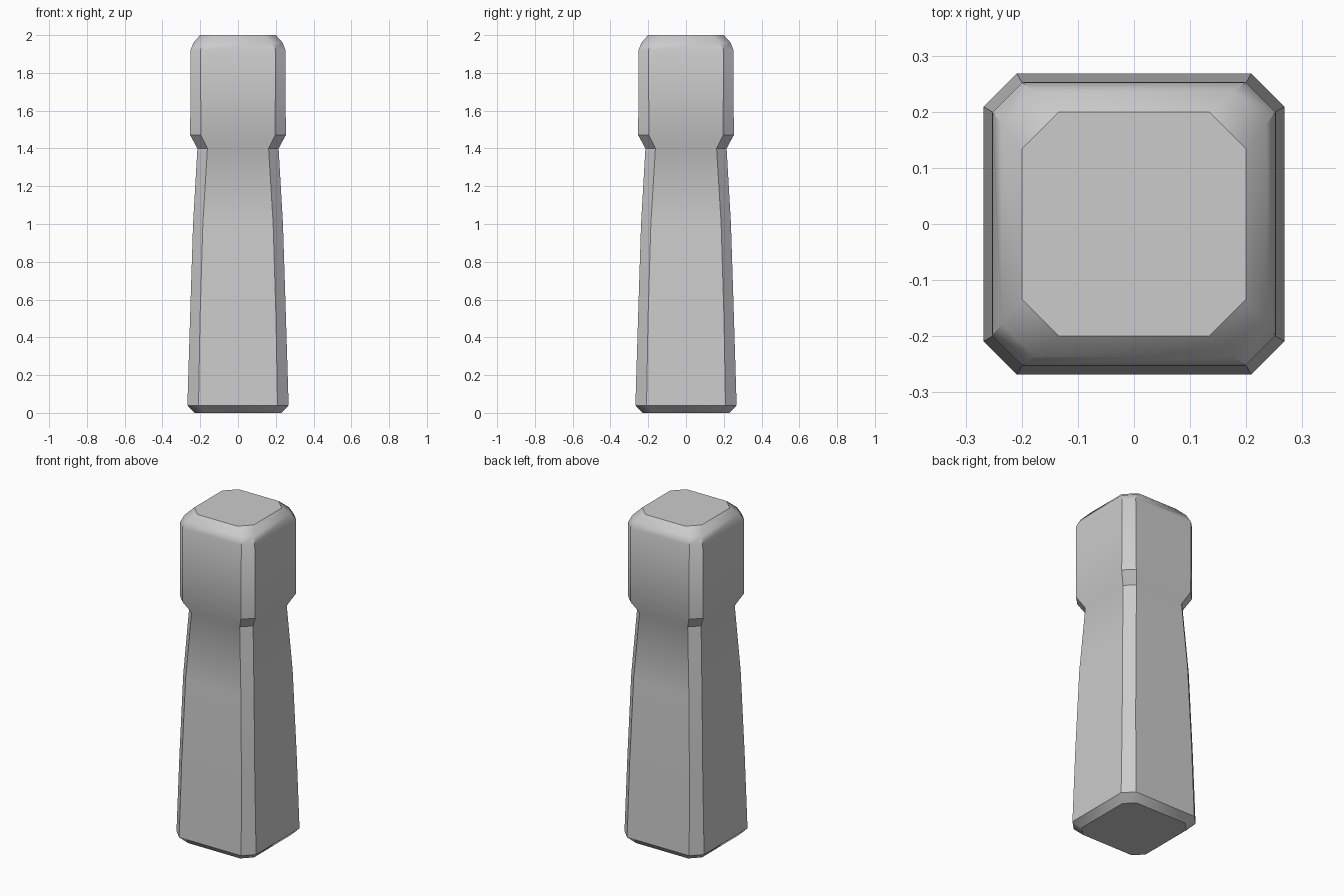
import bpy, bmesh, math

old = bpy.data.objects.get("Cube")
if old:
    bpy.data.objects.remove(old, do_unlink=True)

# One grey for the whole piece
grey = bpy.data.materials.new("light grey")
grey.use_nodes = True
colour = (0.6, 0.6, 0.6, 1)
grey.diffuse_color = colour
grey.node_tree.nodes["Principled BSDF"].inputs["Base Color"].default_value = colour

# Profile from foot to head: height, half width, half width of the flat side
PROFILE = [
    (0.00, 0.230, 0.175),
    (0.04, 0.268, 0.209),
    (0.50, 0.254, 0.201),
    (1.00, 0.238, 0.186),
    (1.40, 0.215, 0.162),
    (1.47, 0.253, 0.196),
    (1.92, 0.252, 0.199),
    (1.96, 0.236, 0.178),
    (2.00, 0.200, 0.134),
]


def octagon(bm, z, half, flat):
    """Ring of a square with cut corners."""
    ring = []
    for k in range(4):
        c, s = round(math.cos(k * math.pi / 2)), round(math.sin(k * math.pi / 2))
        for x, y in ((half, -flat), (half, flat)):
            ring.append(bm.verts.new((c * x - s * y, s * x + c * y, z)))
    return ring


# Post: stacked rings bridged into a tapered shaft with a wider head
bm = bmesh.new()
rings = [octagon(bm, *row) for row in PROFILE]
for low, high in zip(rings, rings[1:]):
    for i in range(8):
        j = (i + 1) % 8
        bm.faces.new((low[i], low[j], high[j], high[i]))
bm.faces.new(rings[0][::-1])
bm.faces.new(rings[-1])

mesh = bpy.data.meshes.new("post")
bm.to_mesh(mesh)
bm.free()
mesh.materials.append(grey)
post = bpy.data.objects.new("post", mesh)
bpy.context.collection.objects.link(post)

# Soft bends along the sides, crisp chamfers
bpy.ops.object.select_all(action="DESELECT")
post.select_set(True)
bpy.context.view_layer.objects.active = post
bpy.ops.object.shade_smooth_by_angle(angle=math.radians(35))
